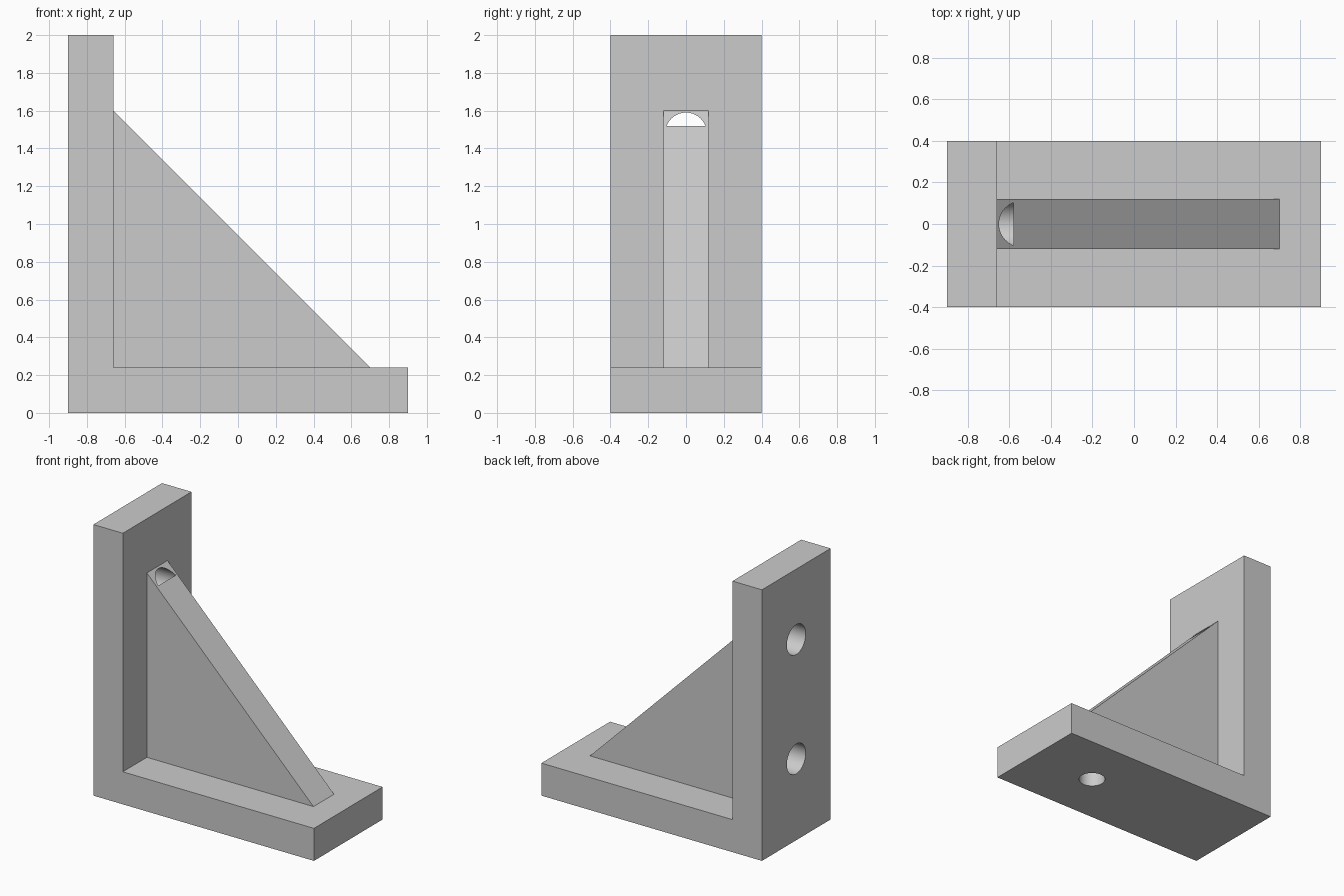
import bpy
import bmesh
import math
from mathutils import Matrix, Vector

cube = bpy.data.objects.get("Cube")
if cube:
    bpy.data.objects.remove(cube, do_unlink=True)

# Single grey material
GREY = (0.60, 0.60, 0.60, 1.0)
grey = bpy.data.materials.new("plain_grey")
grey.use_nodes = True
grey.diffuse_color = GREY
grey.node_tree.nodes["Principled BSDF"].inputs["Base Color"].default_value = GREY

# Main dimensions
LEFT, RIGHT, TOP = -0.9, 0.9, 2.0
THICK = 0.24
INNER = LEFT + THICK
RIB_LEG = 1.36
DEPTH = 0.32          # blind depth of the bolt holes
OVERSHOOT = 0.1


def add_object(name, bm):
    bmesh.ops.recalc_face_normals(bm, faces=bm.faces)
    mesh = bpy.data.meshes.new(name)
    bm.to_mesh(mesh)
    bm.free()
    obj = bpy.data.objects.new(name, mesh)
    bpy.context.collection.objects.link(obj)
    mesh.materials.append(grey)
    return obj


def extruded_profile(name, profile, width):
    """Extrude an x-z outline along y, centred on y = 0."""
    bm = bmesh.new()
    face = bm.faces.new([bm.verts.new((x, -width / 2, z)) for x, z in profile])
    side = bmesh.ops.extrude_face_region(bm, geom=[face])["geom"]
    verts = [v for v in side if isinstance(v, bmesh.types.BMVert)]
    bmesh.ops.translate(bm, verts=verts, vec=(0, width, 0))
    return add_object(name, bm)


def hole_cutter(name, mouth, axis, radius):
    """Cylinder running from just outside the mouth to the blind depth."""
    axis = Vector(axis)
    centre = Vector(mouth) + axis * (DEPTH - OVERSHOOT) / 2
    turn = axis.to_track_quat("Z", "Y").to_matrix().to_4x4()
    bm = bmesh.new()
    bmesh.ops.create_cone(bm, cap_ends=True, segments=64, radius1=radius,
                          radius2=radius, depth=DEPTH + OVERSHOOT,
                          matrix=Matrix.Translation(centre) @ turn)
    obj = add_object(name, bm)
    obj.hide_render = True
    return obj


# L-shaped bracket body and triangular stiffening rib
body = extruded_profile("angle_plate", [
    (LEFT, 0), (RIGHT, 0), (RIGHT, THICK),
    (INNER, THICK), (INNER, TOP), (LEFT, TOP)], 0.8)
rib = extruded_profile("stiffening_rib", [
    (INNER, THICK), (INNER + RIB_LEG, THICK), (INNER, THICK + RIB_LEG)], 0.24)

# Two bolt holes in the upright plate, one in the base
cutters = [
    hole_cutter("upper_hole_cutter", (LEFT, 0, 1.48), (1, 0, 0), 0.11),
    hole_cutter("lower_hole_cutter", (LEFT, 0, 0.60), (1, 0, 0), 0.11),
    hole_cutter("base_hole_cutter", (0.38, 0, 0), (0, 0, 1), 0.09),
]

# Drill the holes through both parts, keeping flat faces crisp
for part in (body, rib):
    bpy.ops.object.select_all(action="DESELECT")
    part.select_set(True)
    bpy.context.view_layer.objects.active = part
    for cutter in cutters:
        drill = part.modifiers.new(cutter.name, "BOOLEAN")
        drill.operation = "DIFFERENCE"
        drill.solver = "EXACT"
        drill.object = cutter
        bpy.ops.object.modifier_apply(modifier=drill.name)
    bpy.ops.object.shade_smooth_by_angle(angle=math.radians(30))

for cutter in cutters:
    bpy.data.objects.remove(cutter, do_unlink=True)
